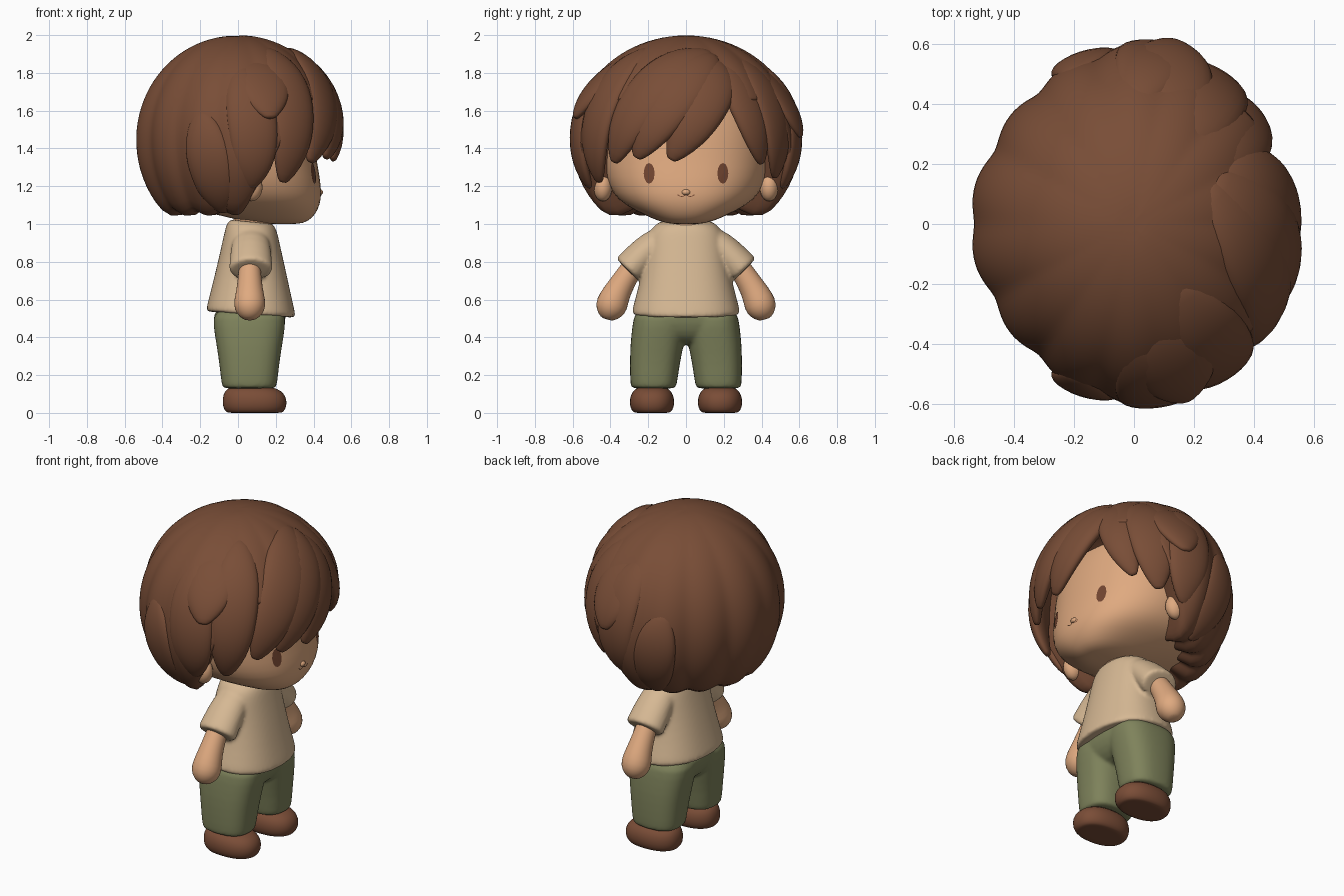
import bpy, bmesh
from math import sin, cos, pi, degrees, copysign
from mathutils import Vector
from mathutils.bvhtree import BVHTree

cube = bpy.data.objects.get("Cube")
if cube:
    bpy.data.objects.remove(cube)


def material(name, rgb):
    m = bpy.data.materials.new(name)
    m.use_nodes = True
    m.diffuse_color = (*rgb, 1)
    m.node_tree.nodes["Principled BSDF"].inputs["Base Color"].default_value = (*rgb, 1)
    return m


SKIN = material("skin", (0.74, 0.40, 0.215))
HAIR = material("brown hair", (0.19, 0.075, 0.038))
SHIRT = material("cream cotton", (0.67, 0.48, 0.295))
GREEN = material("olive cloth", (0.21, 0.225, 0.105))
SHOE = material("brown leather", (0.195, 0.074, 0.038))
EYE = material("dark brown", (0.17, 0.06, 0.03))


def finish(name, bm, mat, subdiv=1):
    bmesh.ops.recalc_face_normals(bm, faces=bm.faces)
    mesh = bpy.data.meshes.new(name)
    bm.to_mesh(mesh)
    bm.free()
    mesh.materials.append(mat)
    ob = bpy.data.objects.new(name, mesh)
    bpy.context.collection.objects.link(ob)
    mesh.shade_smooth()
    if subdiv:
        ob.modifiers.new("smooth", "SUBSURF").levels = subdiv
    return ob


def loft(name, rings, mat):
    """Skin a list of equal point rings and close both ends."""
    bm = bmesh.new()
    vs = [[bm.verts.new(p) for p in r] for r in rings]
    n = len(rings[0])
    for a, b in zip(vs, vs[1:]):
        for i in range(n):
            j = (i + 1) % n
            bm.faces.new((a[i], a[j], b[j], b[i]))
    for r in (vs[0], vs[-1]):
        mid = bm.verts.new(sum((v.co for v in r), Vector()) / n)
        for i in range(n):
            bm.faces.new((r[i], r[(i + 1) % n], mid))
    return finish(name, bm, mat)


def oval(z, cx, cy, rx, ry, n=24, e=2.0, tilt=0.0):
    """Horizontal super-ellipse ring; tilt drops its front edge."""
    pts = []
    for i in range(n):
        a = 2 * pi * i / n
        c, s = cos(a), sin(a)
        x = rx * copysign(abs(c) ** (2 / e), c)
        y = ry * copysign(abs(s) ** (2 / e), s)
        pts.append(Vector((cx + x, cy + y, z - tilt * x)))
    return pts


def tube(name, stations, mat, n=16):
    """Limb through (point, in-plane radius, fore-aft radius) stations in a y-z plane."""
    rings = []
    for i, (p, r, rx) in enumerate(stations):
        a = Vector(stations[max(i - 1, 0)][0])
        b = Vector(stations[min(i + 1, len(stations) - 1)][0])
        side = (b - a).normalized().cross(Vector((1, 0, 0)))
        rings.append([Vector(p) + side * r * sin(2 * pi * k / n)
                      + Vector((rx * cos(2 * pi * k / n), 0, 0)) for k in range(n)])
    return loft(name, rings, mat)


def fuse(parts):
    """Join overlapping pieces into one soft skin."""
    bpy.ops.object.select_all(action="DESELECT")
    for ob in parts:
        ob.select_set(True)
    bpy.context.view_layer.objects.active = parts[0]
    bpy.ops.object.join()
    rm = parts[0].modifiers.new("skin", "REMESH")
    rm.mode, rm.voxel_size, rm.use_smooth_shade = "VOXEL", 0.01, True
    sm = parts[0].modifiers.new("soften", "SMOOTH")
    sm.factor, sm.iterations = 0.5, 6


# Head, full at the cheeks and tucked under at the chin
head = loft("head", [oval(z, cx, 0, rx, ry, 32, 2.3) for z, cx, rx, ry in (
    (1.0, 0.24, 0.08, 0.07), (1.012, 0.21, 0.16, 0.14), (1.05, 0.14, 0.27, 0.225),
    (1.1, 0.08, 0.355, 0.325), (1.16, 0.035, 0.41, 0.39), (1.25, 0.01, 0.425, 0.43),
    (1.35, 0, 0.415, 0.44), (1.5, 0, 0.4, 0.44), (1.65, 0, 0.36, 0.39),
    (1.78, 0, 0.27, 0.3), (1.85, 0, 0.1, 0.1))], SKIN)
loft("neck", [oval(z, 0.08, 0, 0.105, 0.11) for z in (0.9, 1.0, 1.08)], SKIN)


def ball(name, centre, radii, mat):
    bm = bmesh.new()
    bmesh.ops.create_uvsphere(bm, u_segments=20, v_segments=12, radius=1)
    for v in bm.verts:
        v.co = Vector(centre) + Vector([a * b for a, b in zip(v.co, radii)])
    return finish(name, bm, mat, 0)


# Face details laid on the head surface
bpy.context.view_layer.update()
tree = BVHTree.FromObject(head, bpy.context.evaluated_depsgraph_get())


def face_plate(name, outline, centre, mat):
    bm = bmesh.new()
    vs = []
    for y, z in [centre] + outline:
        hit = tree.ray_cast(Vector((2, y, z)), Vector((-1, 0, 0)))[0]
        vs.append(bm.verts.new(hit + Vector((0.005, 0, 0))))
    mid, rim = vs[0], vs[1:]
    for i, v in enumerate(rim):
        bm.faces.new((mid, v, rim[(i + 1) % len(rim)]))
    bm.normal_update()
    if mid.normal.x < 0:
        bmesh.ops.reverse_faces(bm, faces=bm.faces)
    mesh = bpy.data.meshes.new(name)
    bm.to_mesh(mesh)
    bm.free()
    mesh.materials.append(mat)
    bpy.context.collection.objects.link(bpy.data.objects.new(name, mesh))


for tag, s in (("left", 1), ("right", -1)):
    ey, ez = 0.195 * s, 1.268
    face_plate(tag + "_eye", [(ey + 0.029 * cos(k * pi / 6), ez + 0.055 * sin(k * pi / 6))
                              for k in range(12)], (ey, ez), EYE)
    arc = [(s * 0.045 * k / 4, 1.153 - 0.01 * sin(pi * k / 4)) for k in range(5)]
    face_plate(tag + "_mouth_line", arc + [(y, z + 0.004) for y, z in reversed(arc)],
               (s * 0.022, 1.145), EYE)
    ball(tag + "_ear", (0.07, 0.44 * s, 1.195), (0.06, 0.05, 0.075), SKIN)
ball("nose", (0.425, 0, 1.168), (0.026, 0.026, 0.018), SKIN)

# Hair cap: ellipsoid with scalloped lobes, open over the face
HC, HR = Vector((0, 0, 1.44)), Vector((0.55, 0.6, 0.56))


def hem(phi):
    """Lower edge height of the cap by azimuth, zero at the front."""
    t = min(max((degrees(abs(phi)) - 48) / 42, 0), 1)
    t = t * t * (3 - 2 * t)
    return 1.64 * (1 - t) + 1.055 * t - 0.03 * t * abs(sin(7 * phi))


N, STEPS = 84, 16
rings = []
for j in range(1, STEPS + 1):
    ring = []
    for i in range(N):
        phi = -pi + 2 * pi * i / N
        low = (hem(phi) - HC.z) / HR.z
        u = j / STEPS
        zz = 1 - (1 - low) * (1 - cos(u * pi * 0.62)) / (1 - cos(pi * 0.62))
        k = max(1 - zz * zz, 0) ** 0.5
        k *= 1.015 - 0.05 * min(1, u * 1.3) * (1 - abs(sin(7 * phi)))
        if abs(phi) > pi / 2:
            k *= 1 - 0.045 * abs(sin(2 * phi))
        ring.append(HC + Vector((HR.x * k * cos(phi), HR.y * k * sin(phi), HR.z * zz)))
    rings.append(ring)
rings.append([Vector((p.x * 0.7, p.y * 0.7, p.z + 0.03)) for p in rings[-1]])
loft("hair_cap", rings, HAIR)


def on_hair(p, lift):
    d = Vector(p) - HC
    q = Vector([a / b for a, b in zip(d, HR)]).normalized() * lift
    return HC + Vector([a * b for a, b in zip(q, HR)])


LEAF = (0.3, 0.68, 0.9, 1.0, 1.0, 0.95, 0.83, 0.6, 0.22)


def lock(name, a, b, c, width, thick=0.055, lift=0.96, flare=0.0):
    """Leaf-shaped lock following the skull from root a past b to tip c."""
    m = len(LEAF)
    path = []
    for i in range(m):
        t = i / (m - 1)
        p = Vector(a) * (1 - t) ** 2 + Vector(b) * 2 * t * (1 - t) + Vector(c) * t * t
        path.append(on_hair(p, lift + flare * t ** 2))
    rings = []
    for i, p in enumerate(path):
        tan = (path[min(i + 1, m - 1)] - path[max(i - 1, 0)]).normalized()
        nor = (p - HC).normalized()
        side = tan.cross(nor).normalized()
        nor = side.cross(tan)
        rings.append([p + side * width * LEAF[i] * cos(k * pi / 6)
                      + nor * thick * LEAF[i] ** 0.7 * sin(k * pi / 6) for k in range(12)])
    return loft(name, rings, HAIR)


# Swept fringe and the locks on the other side of the parting
lock("fringe_outer", (0.26, 0.14, 1.93), (0.45, -0.2, 1.74), (0.37, -0.37, 1.33), 0.15, 0.06)
lock("fringe_middle", (0.28, 0.16, 1.92), (0.5, -0.06, 1.7), (0.46, -0.26, 1.35), 0.15, 0.06)
lock("fringe_inner", (0.3, 0.18, 1.9), (0.52, 0.14, 1.7), (0.5, -0.08, 1.34), 0.15, 0.06, 0.94)
lock("parting_lock", (0.26, 0.19, 1.92), (0.44, 0.3, 1.68), (0.36, 0.43, 1.31),
     0.115, 0.05, 0.93)
lock("left_temple_lock", (0.15, 0.24, 1.9), (0.32, 0.5, 1.65), (0.24, 0.53, 1.22),
     0.14, 0.05, 0.94)
lock("right_temple_lock", (0.15, -0.2, 1.93), (0.32, -0.48, 1.65), (0.26, -0.5, 1.2), 0.14)
for tag, s in (("left", 1), ("right", -1)):
    lock(tag + "_ear_lock", (0.0, 0.4 * s, 1.85), (0.12, 0.62 * s, 1.5),
         (0.07, 0.56 * s, 1.16), 0.14, 0.05)
    lock(tag + "_nape_lock", (-0.2, 0.5 * s, 1.6), (-0.15, 0.6 * s, 1.3),
         (-0.08, 0.42 * s, 1.03), 0.13, 0.05, 0.94)
# Broad tufts that leave the cap and flick outward
lock("right_tuft", (0.1, -0.3, 1.9), (0.14, -0.5, 1.78), (0.17, -0.58, 1.56),
     0.15, 0.05, 0.92, 0.13)
lock("left_tuft", (0.12, 0.35, 1.86), (0.13, 0.55, 1.68), (0.13, 0.6, 1.46),
     0.15, 0.05, 0.92, 0.12)

# Shirt with a flared, slightly dropped front hem
shirt = [loft("shirt", [oval(z, 0.068, 0, rx, ry, 28, 2.3, tilt) for z, rx, ry, tilt in (
    (0.52, 0.2, 0.25, 0.07), (0.52, 0.23, 0.278, 0.07), (0.53, 0.238, 0.287, 0.07),
    (0.56, 0.232, 0.283, 0.06), (0.65, 0.21, 0.257, 0.04), (0.78, 0.18, 0.228, 0),
    (0.88, 0.157, 0.215, 0), (0.95, 0.142, 0.2, 0), (0.99, 0.13, 0.17, 0.05),
    (1.012, 0.115, 0.14, 0.1), (1.012, 0.09, 0.11, 0.1))], SHIRT)]
trousers = [loft("trousers", [oval(z, 0.062, 0, rx, ry, 28, 2.6) for z, rx, ry in (
    (0.36, 0.1, 0.16), (0.4, 0.16, 0.24), (0.47, 0.19, 0.276),
    (0.56, 0.2, 0.272))], GREEN)]

# Sleeves, arms, trouser legs and shoes, one of each per side
for tag, s in (("left", 1), ("right", -1)):
    shirt.append(tube(tag + "_sleeve", [((0.068, y * s, z), r, rx) for y, z, r, rx in (
        (0.09, 0.94, 0.05, 0.08), (0.14, 0.912, 0.08, 0.1), (0.21, 0.855, 0.088, 0.11),
        (0.285, 0.777, 0.092, 0.117), (0.302, 0.758, 0.093, 0.118),
        (0.307, 0.753, 0.075, 0.1))], SHIRT))
    tube(tag + "_arm", [((0.062, y * s, z), r, r) for y, z, r in (
        (0.24, 0.84, 0.05), (0.29, 0.76, 0.06), (0.335, 0.69, 0.066), (0.37, 0.63, 0.076),
        (0.392, 0.577, 0.088), (0.408, 0.53, 0.075), (0.418, 0.495, 0.035))], SKIN)
    trousers.append(loft(tag + "_leg", [oval(z, 0.06, y * s, rx, ry, 24, 2.6)
                                        for z, y, rx, ry in (
        (0.13, 0.172, 0.11, 0.09), (0.13, 0.172, 0.138, 0.115),
        (0.145, 0.172, 0.148, 0.124), (0.25, 0.166, 0.158, 0.132),
        (0.36, 0.154, 0.175, 0.142), (0.46, 0.14, 0.192, 0.145),
        (0.55, 0.135, 0.195, 0.138))], GREEN))
    loft(tag + "_shoe", [oval(z, cx, 0.18 * s, rx, ry, 24, 2.3) for z, cx, rx, ry in (
        (0.0, 0.088, 0.135, 0.085), (0.002, 0.088, 0.152, 0.1), (0.03, 0.088, 0.17, 0.118),
        (0.075, 0.088, 0.172, 0.12), (0.115, 0.082, 0.155, 0.105),
        (0.14, 0.07, 0.11, 0.07))], SHOE)
fuse(shirt)
fuse(trousers)
